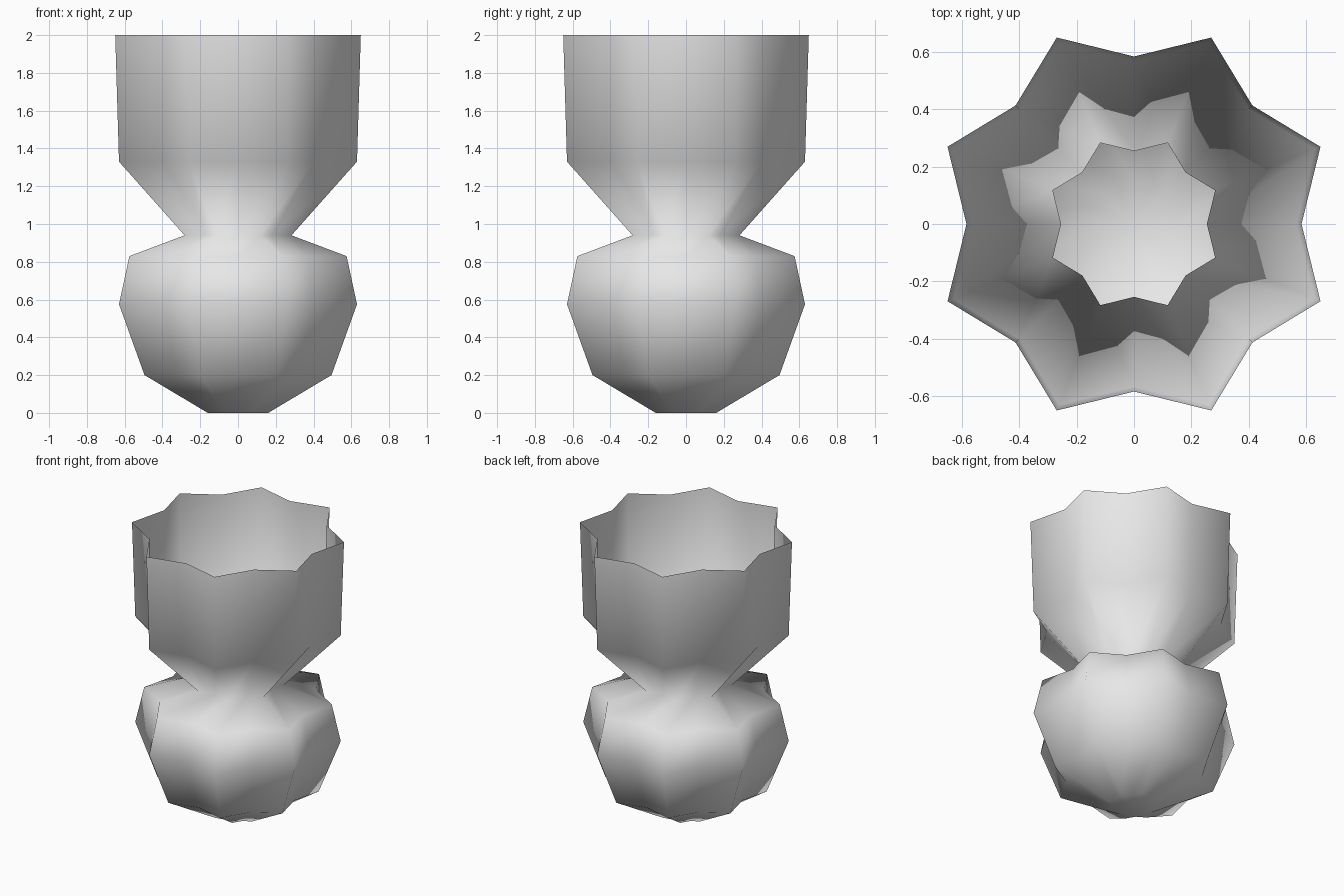
import bpy
import bmesh
from math import cos, sin, pi

cube = bpy.data.objects.get("Cube")
if cube:
    bpy.data.objects.remove(cube, do_unlink=True)

SIDES = 16
VALLEY = 0.83  # valley radius relative to the ridges

# Half-width across the ridges and height, from base to rim
PROFILE = [(0.16, 0.0), (0.495, 0.2), (0.63, 0.575), (0.575, 0.83),
           (0.283, 0.94), (0.63, 1.33), (0.65, 2.0)]

# Single grey clay colour
clay = bpy.data.materials.new("light_grey_clay")
clay.use_nodes = True
grey = (0.8, 0.8, 0.8, 1.0)
clay.diffuse_color = grey
clay.node_tree.nodes["Principled BSDF"].inputs["Base Color"].default_value = grey


def star_ring(bm, width, z):
    """Ring of eight ridges and eight valleys."""
    ridge = width / cos(pi / 8)
    ring = []
    for i in range(SIDES):
        a = 2 * pi * i / SIDES
        r = ridge if i % 2 else ridge * VALLEY
        ring.append(bm.verts.new((r * cos(a), r * sin(a), z)))
    return ring


# Open fluted vase: bulb, pinched neck and tall cup
bm = bmesh.new()
rings = [star_ring(bm, w, z) for w, z in PROFILE]
for low, high in zip(rings, rings[1:]):
    for i in range(SIDES):
        j = (i + 1) % SIDES
        bm.faces.new((low[i], low[j], high[j], high[i]))

# Closed base
centre = bm.verts.new((0, 0, 0))
for i in range(SIDES):
    bm.faces.new((centre, rings[0][(i + 1) % SIDES], rings[0][i]))

for face in bm.faces:
    face.smooth = True
mesh = bpy.data.meshes.new("fluted_vase")
bm.to_mesh(mesh)
bm.free()
mesh.materials.append(clay)
vase = bpy.data.objects.new("fluted_vase", mesh)
bpy.context.collection.objects.link(vase)
